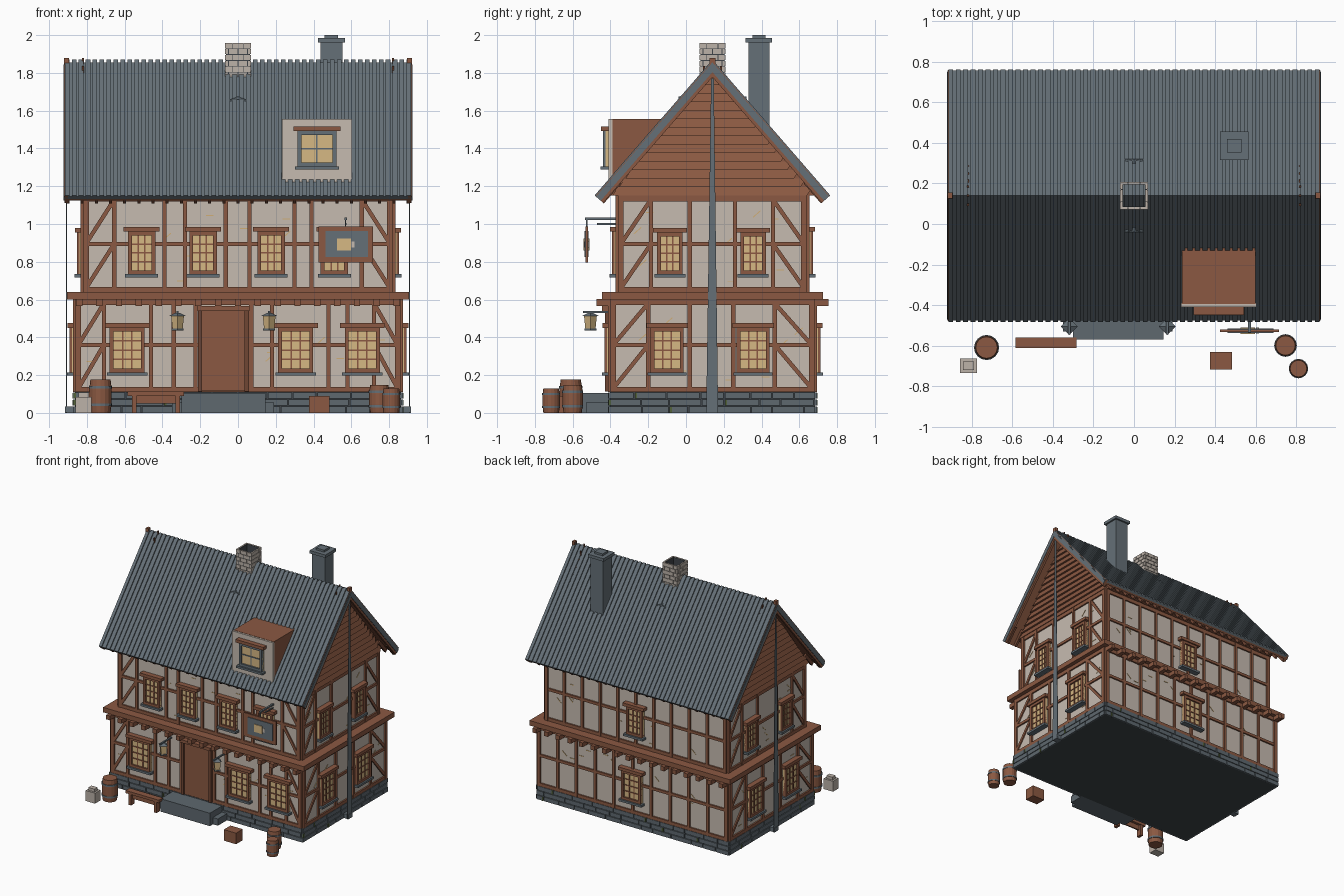
import bpy, bmesh, math, random
from mathutils import Vector as V

if "Cube" in bpy.data.objects:
    bpy.data.objects.remove(bpy.data.objects["Cube"])
random.seed(4)

def lin(c):
    return tuple(((v / 255 + .055) / 1.055) ** 2.4 for v in c) + (1,)

mats = {}
for n, c in dict(plaster=(198, 187, 176), timber=(139, 89, 66), dark_timber=(112, 70, 52), slate=(101, 112, 119),
                 stone=(94, 104, 111), mortar=(62, 68, 73), glass=(214, 184, 132), moss=(84, 100, 58),
                 straw=(208, 174, 118), pale_stone=(188, 178, 168)).items():
    mats[n] = bpy.data.materials.new(n)
    mats[n].diffuse_color = lin(c)
parts = {}

def bm_of(name, mat):
    return parts.setdefault((name, mat), bmesh.new())

def prism(name, mat, pts, off):
    bm = bm_of(name, mat)
    a = [bm.verts.new(V(p)) for p in pts]
    b = [bm.verts.new(V(p) + V(off)) for p in pts]
    bm.faces.new(a[::-1])
    bm.faces.new(b)
    for i in range(len(a)):
        j = (i + 1) % len(a)
        bm.faces.new((a[i], a[j], b[j], b[i]))

def box(name, mat, x0, x1, y0, y1, z0, z1):
    prism(name, mat, [(x0, y0, z0), (x1, y0, z0), (x1, y1, z0), (x0, y1, z0)], (0, 0, z1 - z0))

def lathe(name, mat, x, y, rings, n=16):
    bm = bm_of(name, mat)
    loops = [[bm.verts.new((x + r * math.cos(i * math.tau / n), y + r * math.sin(i * math.tau / n), z))
              for i in range(n)] for r, z in rings]
    bm.faces.new(loops[0][::-1])
    bm.faces.new(loops[-1])
    for a, b in zip(loops, loops[1:]):
        for i in range(n):
            j = (i + 1) % n
            bm.faces.new((a[i], a[j], b[j], b[i]))

# Wall helpers: u along the wall, d outward, floor f = (half x, y0, y1)
def P(side, f, u, d, z):
    return V({'front': (u, f[1] - d, z), 'back': (u, f[2] + d, z),
              'right': (f[0] + d, u, z), 'left': (-f[0] - d, u, z)}[side])

def wpoly(name, mat, side, f, uz, d0, d1):
    prism(name, mat, [P(side, f, u, d0, z) for u, z in uz], P(side, f, 0, d1, 0) - P(side, f, 0, d0, 0))

def wrect(name, mat, side, f, u0, u1, z0, z1, d0, d1):
    wpoly(name, mat, side, f, [(u0, z0), (u1, z0), (u1, z1), (u0, z1)], d0, d1)

def wbar(name, mat, side, f, a, b, w, d0, d1):
    a, b = V(a), V(b)
    t = (b - a).normalized() * w / 2
    s = V((-t.y, t.x))
    wpoly(name, mat, side, f, [a + s, a - s, b - s, b + s], d0, d1)

def window(side, f, u, w, z0, z1, lint, cols=3, rows=4, frame='timber'):
    h = w / 2
    wrect('window_glass', 'glass', side, f, u - h, u + h, z0, z1, 0, .018)
    t = .02
    for a, b, c, d in ((u - h, u - h + t, z0, z1), (u + h - t, u + h, z0, z1),
                       (u - h, u + h, z0, z0 + t), (u - h, u + h, z1 - t, z1)):
        wrect('window_frame', frame, side, f, a, b, c, d, 0, .032)
    for i in range(1, cols):
        x = u - h + t + (w - 2 * t) * i / cols
        wrect('window_muntin', frame, side, f, x - .004, x + .004, z0, z1, 0, .024)
    for i in range(1, rows):
        z = z0 + t + (z1 - z0 - 2 * t) * i / rows
        wrect('window_muntin', frame, side, f, u - h, u + h, z - .004, z + .004, 0, .023)
    wrect('window_lintel', 'timber', side, f, u - lint / 2, u + lint / 2, z1, z1 + .025, 0, .042)
    wrect('window_sill', 'slate', side, f, u - h - .015, u + h + .015, z0 - .017, z0, 0, .045)

LOW, UP, BASE = (.86, -.40, .68), (.82, -.36, .64), (.862, -.402, .682)
SIDES = ('front', 'back', 'left', 'right')
# Plaster storeys and stone plinth
box('lower_wall', 'plaster', -.86, .86, -.40, .68, .11, .61)
box('upper_wall', 'plaster', -.82, .82, -.36, .64, .62, 1.17)
box('plinth_core', 'mortar', -.862, .862, -.402, .682, 0, .112)
for s in SIDES:
    lo, hi = (-.87, .87) if s in ('front', 'back') else (-.41, .69)
    for r in range(3):
        u, z = lo, r * .038
        while u < hi - .01:
            e = min(hi, u + random.uniform(.1, .19))
            wrect('plinth_stones', 'stone', s, BASE, u, max(e - .006, u + .004), z, z + .033, 0, .012)
            if random.random() < .1:
                wrect('moss_tufts', 'moss', s, BASE, u, u + .012, z, z + .03, 0, .015)
            u = e

# Timber framing on every wall
studs = {('front', 0): (-.845, -.71, -.46, -.34, -.225, .07, .18, .48, .58, .72, .845),
         ('front', 1): (-.805, -.655, -.39, -.28, -.065, .06, .3, .39, .655, .805),
         ('side', 0): (-.385, -.2, .02, .25, .47, .665), ('side', 1): (-.345, -.185, .02, .26, .46, .625),
         ('back', 0): [-.845 + .169 * i for i in range(11)], ('back', 1): [-.805 + .161 * i for i in range(11)]}
for s in SIDES:
    k = s if s in ('front', 'back') else 'side'
    for i, (f, z0, z1, zm) in enumerate(((LOW, .11, .6, .36), (UP, .64, 1.15, .895))):
        us = studs[k, i]
        lo, hi = us[0] - .015, us[-1] + .015
        for u in us:
            w = .015 if u in (us[0], us[-1]) else .011
            wrect('wall_studs', 'timber', s, f, u - w, u + w, z0, z1, 0, .014)
        for z, w in ((z0 + .013, .013), (zm, .011), (z1 - .015, .015)):
            wrect('wall_rails', 'timber', s, f, lo, hi, z - w, z + w, 0, .012)
        if k != 'back':
            for a, b in ((us[0], us[1]), (us[-1], us[-2])):
                for c, d in ((z0 + .02, zm), (zm, z1 - .02)):
                    wbar('wall_braces', 'timber', s, f, (a, c), (b, d), .022, 0, .01)
        # straw showing through the plaster
        for _ in range(9):
            u, z = random.uniform(lo + .05, hi - .1), random.uniform(z0 + .05, z1 - .08)
            wbar('straw_marks', 'straw', s, f, (u, z), (u + .04, z + random.choice((0, .035))), .005, 0, .003)

# Windows
for u in (-.587, .305, .658):
    window('front', LOW, u, .185, .215, .45, .235)
for u in (-.51, -.185, .175, .51):
    window('front', UP, u, .145, .735, .96, .19)
for s in ('left', 'right'):
    for u in (-.1, .355):
        window(s, LOW, u, .175, .215, .45, .22)
    for u in (-.085, .355):
        window(s, UP, u, .135, .735, .955, .18)
window('back', LOW, 0, .175, .215, .45, .22)
window('back', UP, 0, .145, .735, .96, .19)

# Jetty band and joist ends
box('jetty_band', 'timber', -.905, .905, -.445, .725, .6, .64)
for i in range(17):
    x = -.84 + .105 * i
    box('joist_ends', 'timber', x - .017, x + .017, -.475, -.40, .567, .602)
    box('joist_ends', 'timber', x - .017, x + .017, .68, .755, .567, .602)

# Gables clad in lapped boards
prism('gable_core', 'timber', [(-.82, -.41, 1.15), (-.82, .69, 1.15), (-.82, .14, 1.79)], (1.64, 0, 0))
for sx in (-1, 1):
    for i in range(14):
        z = 1.15 + i * .045
        y = .5 * (1.80 - z) / .65 + .03
        prism('gable_boards', 'timber', [(sx * .815, .14 - y, z), (sx * .838, .14 - y, z),
              (sx * .822, .14 - y + .03, z + .045), (sx * .815, .14 - y + .03, z + .045)], (0, 2 * y - .03, 0))

# Roof: slabs, ribs, rake boards, rafter tails
T = V((0, .14, 1.862))
for sy in (-1, 1):
    E = V((0, .14 + sy * .62, 1.148))
    n = V((0, sy * .755, .655))
    down = (E - T).normalized()
    def strip(name, mat, x0, x1, d0, d1):
        # slab following the slope, mitred at the ridge
        top = lambda d: V((x0, .14, T.z + d / n.z))
        X = V((x0, 0, 0))
        prism(name, mat, [top(d0), E + n * d0 + X, E + n * d1 + X, top(d1)], (x1 - x0, 0, 0))
    strip('roof_slope', 'slate', -.92, .92, -.022, -.004)
    strip('roof_boarding', 'timber', -.90, .90, -.034, -.02)
    for i in range(50):
        x = -.905 + 1.81 * i / 49
        strip('roof_ribs', 'slate', x - .012, x + .012, -.006, .005)
    for sx in (-1, 1):
        a, b = sorted((sx * .9, sx * .919))
        strip('rake_boards', 'timber', a, b, -.055, -.001)
        a, b = sorted((sx * .915, sx * .923))
        strip('rake_trim', 'slate', a, b, -.038, -.012)
    for i in range(25):
        x = -.9 + .075 * i
        q = E - n * .03 + V((x - .008, 0, 0))
        prism('rafter_tails', 'dark_timber', [q, q - n * .03, q - n * .03 - down * .14, q - down * .14], (.016, 0, 0))
    # small hooded roof vent
    c = .14 + sy * .18
    for sx in (-1, 1):
        prism('roof_vent', 'slate', [(0, c, 1.675), (sx * .052, c, 1.655), (sx * .052, c, 1.647), (0, c, 1.66)],
              (0, -sy * .03, .0))
for sx in (-1, 1):
    box('ridge_end', 'timber', sx * .908 - .012, sx * .908 + .012, .125, .155, 1.845, 1.88)
    for dy in (-.045, 0, .045):
        box('ridge_hooks', 'dark_timber', sx * .82 - .005, sx * .82 + .005, .14 + dy - .005, .14 + dy + .005,
            1.79, 1.878 - abs(dy) * .9)
    # tapering conductor strip down each gable end, with foot
    prism('gable_conductor', 'slate', [(sx * .906, .107, .0), (sx * .906, .17, 0), (sx * .906, .147, 1.77),
          (sx * .906, .133, 1.77)], (sx * .004, 0, 0))
    box('conductor_foot', 'slate', sx * .893 - .022, sx * .893 + .022, .115, .165, 0, .035)

# Brick chimney, open at the top
for r in range(6):
    z = 1.775 + r * .031
    for a in (0, 1):
        for i in range(4):
            cuts = (-.068, -.03, .03, .068) if r % 2 else (-.068, -.05, 0, .05, .068)
            if i + 1 >= len(cuts):
                continue
            p, q = cuts[i] + .002, cuts[i + 1] - .002
            for s in (-1, 1):
                e0, e1 = sorted((s * .056, s * .068))
                if a:
                    box('brick_chimney', 'pale_stone', p, q, .14 + e0, .14 + e1, z, z + .027)
                else:
                    box('brick_chimney', 'pale_stone', e0, e1, .14 + p, .14 + q, z, z + .027)
for s in (-1, 1):
    e0, e1 = sorted((s * .054, s * .064))
    box('chimney_mortar', 'mortar', e0, e1, .076, .204, 1.75, 1.955)
    box('chimney_mortar', 'mortar', -.064, .064, .14 + e0, .14 + e1, 1.75, 1.955)

# Slate chimney with cap
box('slate_chimney', 'slate', .437, .553, .33, .442, 1.48, 1.962)
box('slate_chimney_cap', 'slate', .424, .566, .316, .456, 1.96, 1.984)
box('slate_chimney_cap', 'slate', .458, .53, .352, .42, 1.984, 2.0)

# Dormer
prism('dormer_body', 'timber', [(.237, -.395, 1.21), (.237, -.395, 1.557), (.237, -.11, 1.557)], (.363, 0, 0))
DOR = (1, -.408, 0)
box('dormer_front', 'plaster', .233, .604, -.41, -.39, 1.212, 1.555)
window('front', DOR, .418, .205, 1.305, 1.492, .25, 2, 2, 'slate')

# Door and steps
wrect('door_leaf', 'timber', 'front', LOW, -.2, .045, .115, .54, 0, .02)
for a, b in ((-.212, -.19), (.035, .057)):
    wrect('door_posts', 'dark_timber', 'front', LOW, a, b, .112, .545, 0, .03)
wrect('door_head', 'timber', 'front', LOW, -.215, .06, .54, .565, 0, .045)
box('door_step', 'stone', -.3, .145, -.57, -.40, 0, .105)
box('door_step_low', 'stone', -.35, .19, -.53, -.40, 0, .055)

# Lanterns on brackets
for x in (-.32, .165):
    box('lantern_bracket', 'slate', x - .006, x + .006, -.545, -.40, .53, .54)
    box('lantern_bracket', 'slate', x - .004, x + .004, -.51, -.502, .515, .535)
    lathe('lantern_glass', 'glass', x, -.506, [(.027, .445), (.034, .515)], 4)
    lathe('lantern_cap', 'slate', x, -.506, [(.042, .514), (.01, .53)], 4)
    lathe('lantern_base', 'slate', x, -.506, [(.032, .436), (.032, .446)], 4)

# Hanging sign with a mug shape
box('sign_board', 'timber', .425, .715, -.533, -.52, .797, .988)
box('sign_panel', 'slate', .462, .688, -.538, -.515, .825, .962)
box('sign_mug', 'glass', .525, .597, -.542, -.511, .86, .922)
box('sign_mug_handle', 'plaster', .602, .617, -.541, -.512, .875, .908)
box('sign_bracket', 'slate', .563, .577, -.535, -.35, 1.022, 1.034)
box('sign_bracket', 'slate', .566, .574, -.47, -.35, .996, 1.004)
box('sign_hanger', 'slate', .567, .573, -.53, -.522, .985, 1.025)

# Bench, crates and barrels
box('bench_seat', 'timber', -.585, -.285, -.612, -.56, .09, .112)
box('bench_rail', 'timber', -.56, -.31, -.592, -.58, .05, .09)
for x in (-.55, -.32):
    box('bench_legs', 'timber', x - .012, x + .012, -.608, -.564, 0, .092)
box('wood_crate', 'timber', .375, .485, -.718, -.632, 0, .09)
box('stone_block', 'pale_stone', -.86, -.775, -.735, -.665, 0, .085)
box('stone_block_top', 'pale_stone', -.845, -.79, -.72, -.68, .085, .108)
for x, y, r, h in ((-.728, -.61, .062, .178), (.748, -.6, .056, .148), (.812, -.714, .048, .13)):
    lathe('barrel', 'timber', x, y, [(r * .86, 0), (r * .96, h * .3), (r * .96, h * .7), (r * .86, h)])
    for k in (.2, .72):
        lathe('barrel_hoops', 'slate', x, y, [(r, h * k), (r, h * (k + .08))])

for (name, mat), bm in parts.items():
    bmesh.ops.recalc_face_normals(bm, faces=bm.faces)
    me = bpy.data.meshes.new(name)
    bm.to_mesh(me)
    bm.free()
    me.materials.append(mats[mat])
    bpy.context.collection.objects.link(bpy.data.objects.new(name, me))

for m in bpy.data.materials:
    if m.users and not m.is_grease_pencil:
        m.use_nodes = True
        m.node_tree.nodes["Principled BSDF"].inputs["Base Color"].default_value = m.diffuse_color
